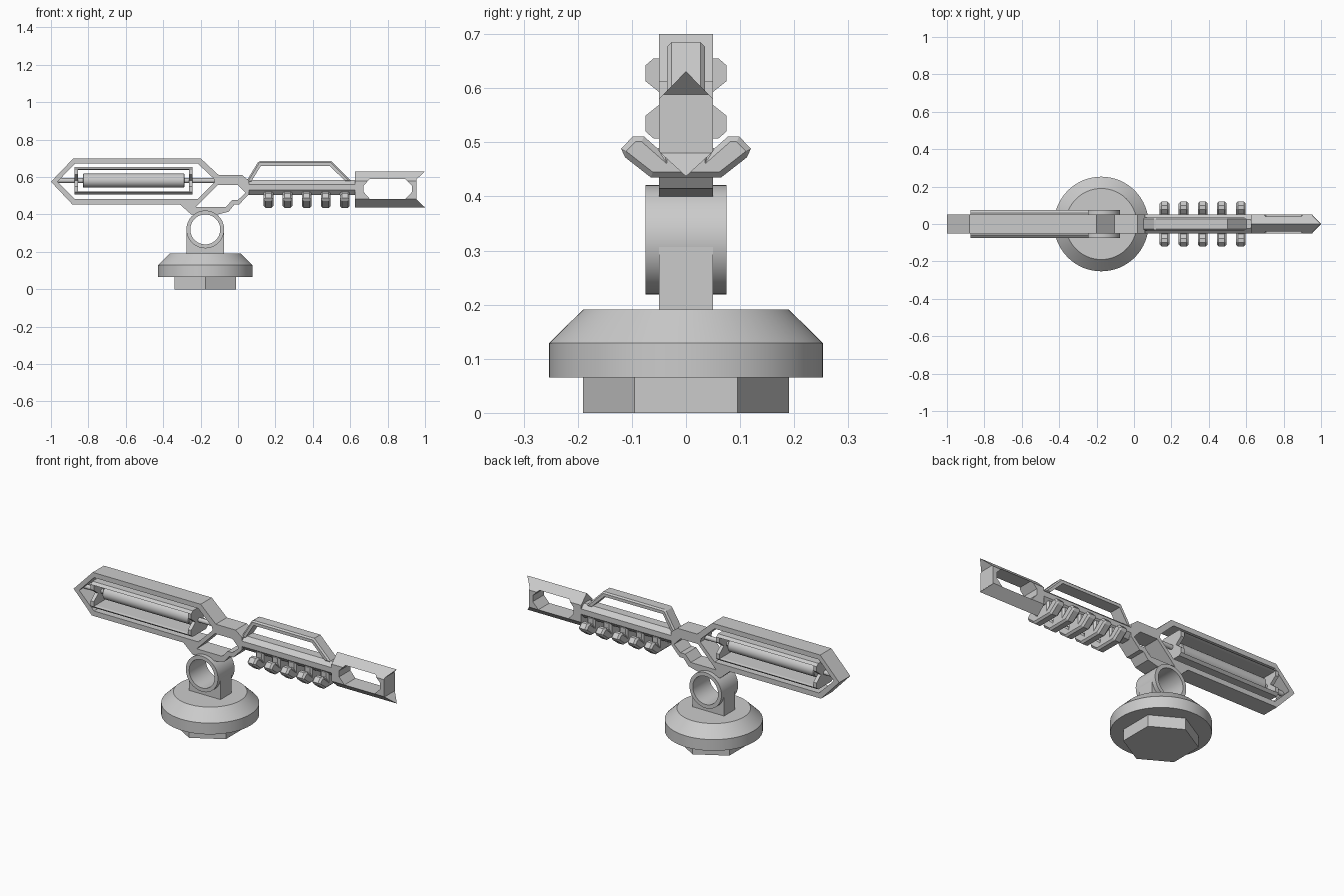
import bpy, bmesh, math

if "Cube" in bpy.data.objects:
    bpy.data.objects.remove(bpy.data.objects["Cube"])

CX = -0.175          # stand axis
HALF_PI = math.pi / 2


def finish(name, bm, smooth=False):
    bmesh.ops.recalc_face_normals(bm, faces=bm.faces)
    me = bpy.data.meshes.new(name)
    bm.to_mesh(me)
    bm.free()
    ob = bpy.data.objects.new(name, me)
    bpy.context.collection.objects.link(ob)
    if smooth:
        activate(ob)
        bpy.ops.object.shade_smooth_by_angle(angle=math.radians(30))
    return ob


def activate(ob):
    bpy.ops.object.select_all(action='DESELECT')
    ob.select_set(True)
    bpy.context.view_layer.objects.active = ob


def prism(name, pts, a, b, axis='Y', bevel=0):
    """Extrude a profile from a to b; pts are (x, z) for axis Y, (y, z) for axis X."""
    place = (lambda p, t: (p[0], t, p[1])) if axis == 'Y' else (lambda p, t: (t, p[0], p[1]))
    bm = bmesh.new()
    lo = [bm.verts.new(place(p, a)) for p in pts]
    hi = [bm.verts.new(place(p, b)) for p in pts]
    bm.faces.new(lo)
    bm.faces.new(hi[::-1])
    for i in range(len(pts)):
        j = (i + 1) % len(pts)
        bm.faces.new((lo[i], lo[j], hi[j], hi[i]))
    ob = finish(name, bm)
    if bevel:
        m = ob.modifiers.new("bevel", 'BEVEL')
        m.width, m.segments = bevel, 1
        m.limit_method, m.angle_limit = 'ANGLE', math.radians(50)
        activate(ob)
        bpy.ops.object.modifier_apply(modifier=m.name)
    return ob


def circle(cx, cz, r, n, start=0.0):
    return [(cx + r * math.cos(start + 2 * math.pi * i / n),
             cz + r * math.sin(start + 2 * math.pi * i / n)) for i in range(n)]


def smooth(ob):
    activate(ob)
    bpy.ops.object.shade_smooth_by_angle(angle=math.radians(30))


def cut(ob, *profiles):
    """Cut holes with these (x, z) profiles right through in y."""
    for pts in profiles:
        c = prism("cutter", pts, -0.3, 0.3)
        c.hide_render = True
        m = ob.modifiers.new("cut", 'BOOLEAN')
        m.operation, m.object, m.solver = 'DIFFERENCE', c, 'EXACT'
        activate(ob)
        bpy.ops.object.modifier_apply(modifier=m.name)
        bpy.data.objects.remove(c, do_unlink=True)


def lathe(name, rings, n, start=0.0):
    """Stack of (radius, z) rings around the stand axis."""
    bm = bmesh.new()
    loops = [[bm.verts.new((x, y, z)) for x, y in circle(CX, 0, r, n, start)] for r, z in rings]
    bm.faces.new(loops[0])
    bm.faces.new(loops[-1])
    for l, u in zip(loops, loops[1:]):
        for i in range(n):
            j = (i + 1) % n
            bm.faces.new((l[i], l[j], u[j], u[i]))
    return finish(name, bm, smooth=n > 12)


def mirrored(half):
    return half + [(-y, z) for y, z in reversed(half) if y > 1e-6]


# stand: hex nut and chamfered disc
lathe("base_nut", [(0.19, 0), (0.19, 0.07)], 6, HALF_PI)
lathe("base_disc", [(0.253, 0.065), (0.253, 0.129), (0.19, 0.191)], 64)

# post and pivot ring with open bore
bore = circle(CX, 0.32, 0.08, 48)
post = prism("post", [(CX - 0.1, 0.185), (CX + 0.1, 0.185), (CX + 0.1, 0.32), (CX - 0.1, 0.32)], -0.05, 0.05)
ring = prism("pivot_ring", circle(CX, 0.32, 0.101, 48), -0.075, 0.075)
for ob in (post, ring):
    cut(ob, bore)
    smooth(ob)

# main frame: long rear loop plus small front opening
frame = prism("main_frame", [
    (-1, 0.575), (-0.88, 0.70), (-0.2, 0.70), (-0.105, 0.612), (0.02, 0.612), (0.06, 0.58),
    (0.06, 0.51), (0.005, 0.452), (-0.02, 0.452), (-0.05, 0.415), (-0.11, 0.4), (-0.25, 0.4),
    (-0.31, 0.453), (-0.885, 0.453)], -0.05, 0.05)
cut(frame,
    [(-0.965, 0.575), (-0.872, 0.672), (-0.215, 0.672), (-0.13, 0.592), (-0.125, 0.572),
     (-0.215, 0.482), (-0.872, 0.482)],
    [(-0.225, 0.44), (-0.11, 0.557), (0, 0.557), (0.04, 0.515), (0, 0.478), (-0.03, 0.478),
     (-0.065, 0.44)],
    bore)

# canister cradle: notched end plates joined by top and bottom rails
plate = mirrored([(0.06, 0.655), (0.075, 0.642), (0.075, 0.613), (0.035, 0.581),
                  (0.075, 0.549), (0.075, 0.52), (0.06, 0.507)])
for side, x in (("rear", -0.875), ("front", -0.263)):
    prism(side + "_end_plate", plate, x, x + 0.02, 'X')
for side, s in (("upper", 1), ("lower", -1)):
    rail = mirrored([(0.06, 0.581 + s * 0.074), (0.075, 0.581 + s * 0.061), (0.06, 0.581 + s * 0.058)])
    prism(side + "_rail", rail, -0.875, -0.243, 'X')
smooth(prism("canister", circle(0, 0.581, 0.037, 32), -0.83, -0.285, 'X', 0.004))
smooth(prism("canister_axle", circle(0, 0.581, 0.013, 16), -0.975, -0.11, 'X'))

# barrel
prism("barrel", mirrored([(0.025, 0.583), (0.05, 0.56), (0.05, 0.53), (0.025, 0.503)]), 0.045, 0.64, 'X')

# carry handle over the barrel
handle = prism("carry_handle", [(0.04, 0.57), (0.11, 0.685), (0.5, 0.685), (0.61, 0.575)], -0.035, 0.035, bevel=0.008)
cut(handle, [(0.07, 0.55), (0.07, 0.575), (0.122, 0.66), (0.49, 0.66), (0.58, 0.572), (0.58, 0.55)])

# V-shaped ribs under the barrel
rib = [(0, 0.435), (0.065, 0.435), (0.12, 0.478), (0.12, 0.488), (0.098, 0.511), (0.078, 0.511),
       (0.045, 0.482), (0.045, 0.53), (0, 0.53)]
for i in range(5):
    x = 0.163 + 0.102 * i
    prism("rib_%d" % (i + 1), mirrored(rib), x - 0.026, x + 0.026, 'X', 0.011)

# muzzle: tall hexagonal section, side window and notched mouth
muzzle = prism("muzzle", mirrored([(0, 0.631), (0.05, 0.58), (0.05, 0.483), (0, 0.437)]), 0.625, 1.0, 'X')
cut(muzzle,
    [(0.672, 0.52), (0.672, 0.555), (0.705, 0.59), (0.895, 0.59), (0.93, 0.555), (0.93, 0.52),
     (0.895, 0.483), (0.705, 0.483)],
    [(1.05, 0.68), (0.955, 0.588), (0.955, 0.48), (1.05, 0.39)])
